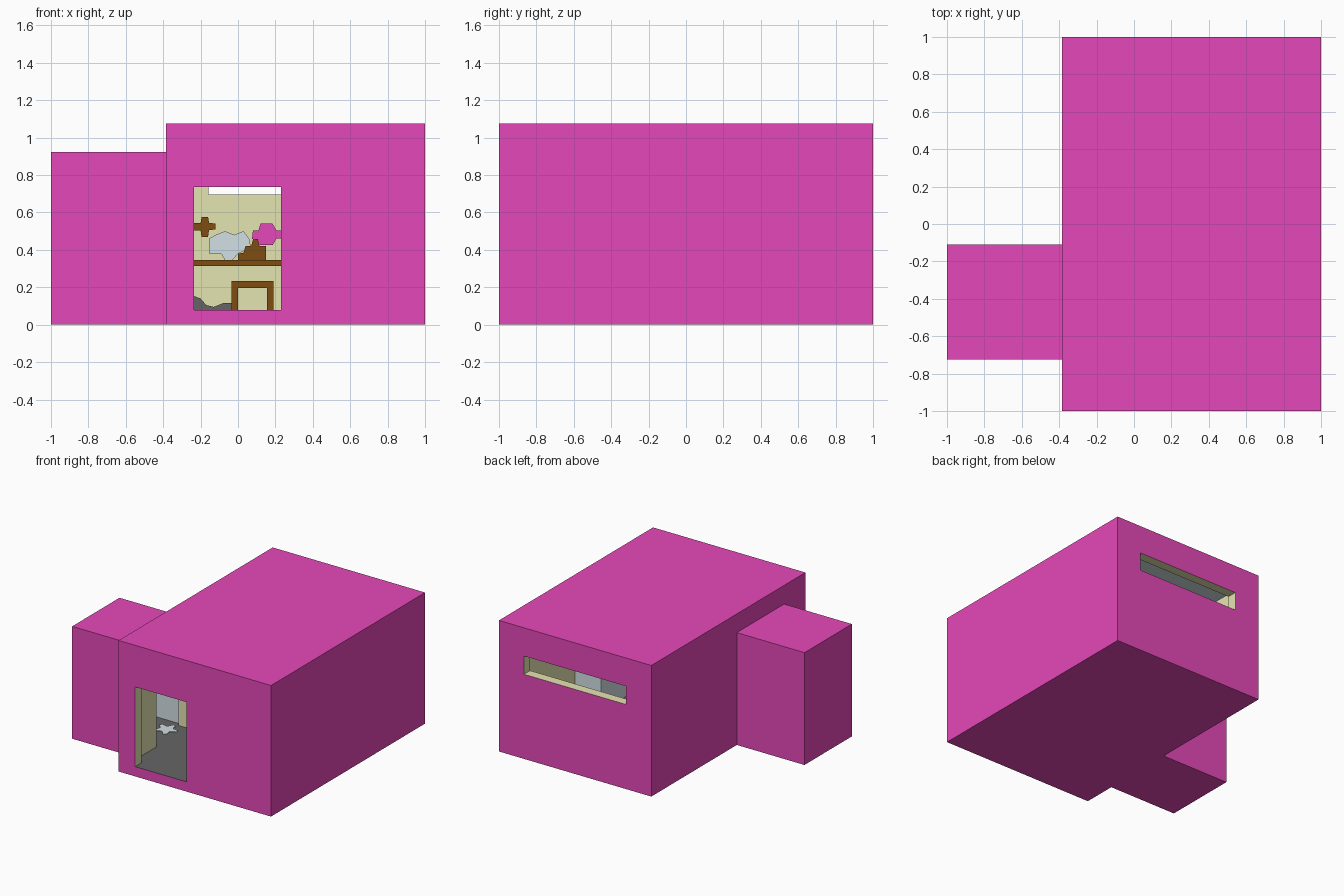
import bpy, bmesh, math
from mathutils import Vector

if "Cube" in bpy.data.objects:
    bpy.data.objects.remove(bpy.data.objects["Cube"])


def material(name, rgb):
    m = bpy.data.materials.new(name)
    m.diffuse_color = (*rgb, 1)
    m.use_nodes = True
    m.node_tree.nodes["Principled BSDF"].inputs["Base Color"].default_value = m.diffuse_color
    return m


PINK = material("magenta plaster", (0.786, 0.064, 0.486))
CREAM = material("cream wall", (0.786, 0.778, 0.442))
GREY = material("pale blue grey", (0.645, 0.743, 0.778))
DARK = material("dark grey floor", (0.128, 0.130, 0.128))
BROWN = material("brown wood", (0.212, 0.076, 0.006))


def finish(name, bm, mats):
    me = bpy.data.meshes.new(name)
    bmesh.ops.recalc_face_normals(bm, faces=bm.faces)
    bm.to_mesh(me)
    bm.free()
    for m in mats:
        me.materials.append(m)
    ob = bpy.data.objects.new(name, me)
    bpy.context.collection.objects.link(ob)
    return ob


def box(name, xr, yr, zr, side, top=None, bottom=None):
    """Box from ranges; the sides, top and bottom can differ in colour."""
    top, bottom = top or side, bottom or side
    mats = list(dict.fromkeys([side, top, bottom]))
    bm = bmesh.new()
    bmesh.ops.create_cube(bm, size=1)
    for v in bm.verts:
        v.co = Vector([r[0] if c < 0 else r[1] for c, r in zip(v.co, (xr, yr, zr))])
    bm.normal_update()
    for f in bm.faces:
        m = top if f.normal.z > 0.5 else bottom if f.normal.z < -0.5 else side
        f.material_index = mats.index(m)
    return finish(name, bm, mats)


def combine(ob, other, operation):
    mod = ob.modifiers.new("combine", 'BOOLEAN')
    mod.operation = operation
    mod.solver = 'EXACT'
    mod.material_mode = 'TRANSFER'
    mod.object = other
    bpy.context.view_layer.objects.active = ob
    bpy.ops.object.modifier_apply(modifier=mod.name)
    bpy.data.objects.remove(other)


def cutout(name, points, y, depth, mat):
    """Outline in x and z, extruded along y."""
    bm = bmesh.new()
    f = bm.faces.new([bm.verts.new((x, y, z)) for x, z in points])
    ext = bmesh.ops.extrude_face_region(bm, geom=[f])
    for v in ext["geom"]:
        if isinstance(v, bmesh.types.BMVert):
            v.co.y += depth
    return finish(name, bm, [mat])


def splat(name, centre, radius, lobes, mat):
    """Thin lobed patch lying on the floor."""
    bm = bmesh.new()
    n = lobes * 4
    ring = []
    for i in range(n):
        a = math.tau * i / n
        r = radius * (1 if i % 4 < 2 else 0.6)
        ring.append(bm.verts.new((centre[0] + r * math.cos(a),
                                  centre[1] + r * math.sin(a), centre[2])))
    ext = bmesh.ops.extrude_face_region(bm, geom=[bm.faces.new(ring)])
    for v in ext["geom"]:
        if isinstance(v, bmesh.types.BMVert):
            v.co.z += 0.005
    return finish(name, bm, [mat])


# Building: main hall with a lower side annex
FLOOR = 0.08
house = box("building_shell", (-0.385, 1), (-1, 1), (0, 1.077), PINK)
annex = box("annex", (-1, -0.3), (-0.725, -0.11), (0, 0.923), PINK)
combine(house, annex, 'UNION')

# Hollow rooms, doorways and window
cuts = [
    box("hall_space", (-0.305, 0.92), (-0.92, 0.92), (FLOOR, 1.0), CREAM, GREY, DARK),
    box("annex_space", (-0.92, -0.385), (-0.645, -0.19), (FLOOR, 0.845), GREY, GREY, DARK),
    box("front_doorway", (-0.235, 0.23), (-1.1, -0.85), (FLOOR, 0.735), CREAM, CREAM, DARK),
    box("annex_doorway", (-0.42, -0.25), (-0.62, -0.22), (FLOOR, 0.735), CREAM, CREAM, DARK),
    box("back_window", (-0.157, 0.773), (0.85, 1.1), (0.695, 0.845), CREAM),
]
for c in cuts:
    combine(house, c, 'DIFFERENCE')

# Cabinet against the right wall
box("cabinet", (0.683, 0.919), (-0.45, 0.127), (FLOOR, 0.55), GREY)

# Table at the back wall
box("table_top", (-0.29, 0.6), (0.55, 0.9), (0.315, 0.345), BROWN)
for i, x in enumerate((-0.29, 0.56)):
    for j, y in enumerate((0.56, 0.85)):
        box(f"table_leg_{i}{j}", (x, x + 0.04), (y, y + 0.04), (FLOOR, 0.315), BROWN)

# Stool in front of the table
box("stool_seat", (-0.035, 0.19), (0.3, 0.52), (0.195, 0.235), BROWN)
for i, x in enumerate((-0.035, 0.155)):
    for j, y in enumerate((0.3, 0.485)):
        box(f"stool_leg_{i}{j}", (x, x + 0.035), (y, y + 0.035), (FLOOR, 0.195), BROWN)

# Object on the table
cutout("table_ornament", [(0, 0.345), (0.15, 0.345), (0.15, 0.42), (0.115, 0.42),
                          (0.105, 0.46), (0.08, 0.455), (0.07, 0.42), (0.04, 0.42),
                          (0.03, 0.385), (0, 0.38)], 0.62, 0.1, BROWN)

# Flat shapes on the back wall
cutout("wall_cross", [(-0.24, 0.505), (-0.2, 0.505), (-0.195, 0.47), (-0.16, 0.47),
                      (-0.155, 0.505), (-0.12, 0.51), (-0.12, 0.54), (-0.155, 0.545),
                      (-0.16, 0.575), (-0.195, 0.575), (-0.2, 0.545), (-0.24, 0.545)],
       0.911, 0.008, BROWN)
cutout("wall_cloud", [(-0.155, 0.38), (-0.09, 0.38), (-0.07, 0.345), (-0.03, 0.345),
                      (0, 0.38), (0.07, 0.41), (0.06, 0.46), (0.03, 0.5),
                      (-0.02, 0.48), (-0.07, 0.5), (-0.12, 0.48), (-0.155, 0.46)],
       0.911, 0.008, GREY)
cutout("wall_blossom", [(0.075, 0.46), (0.12, 0.425), (0.185, 0.425), (0.205, 0.46),
                        (0.26, 0.465), (0.26, 0.5), (0.205, 0.505), (0.185, 0.54),
                        (0.12, 0.54), (0.11, 0.505), (0.08, 0.505)],
       0.911, 0.008, PINK)
cutout("wall_base_patch", [(-0.29, FLOOR), (-0.02, FLOOR), (-0.02, 0.115), (-0.08, 0.115),
                           (-0.13, 0.095), (-0.17, 0.105), (-0.2, 0.14), (-0.24, 0.155),
                           (-0.29, 0.15)], 0.911, 0.008, DARK)

# Patches on the floor
splat("annex_floor_patch", (-0.42, -0.33, FLOOR), 0.09, 5, GREY)
